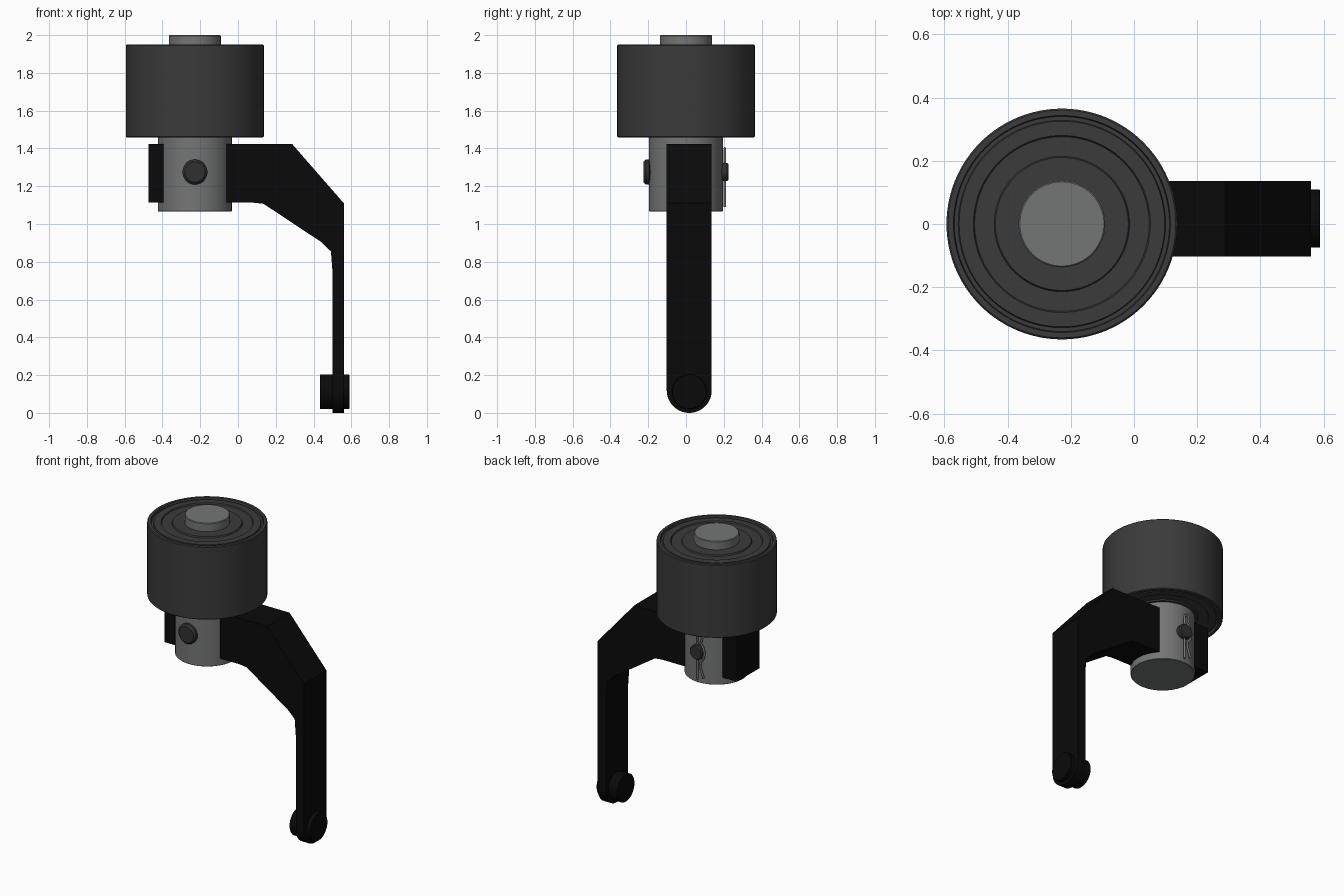
import bpy, bmesh, math
from mathutils import Matrix, Vector

if "Cube" in bpy.data.objects:
    bpy.data.objects.remove(bpy.data.objects["Cube"])


def mat(name, v):
    m = bpy.data.materials.new(name)
    m.diffuse_color = (*v, 1)
    m.use_nodes = True
    m.node_tree.nodes["Principled BSDF"].inputs["Base Color"].default_value = m.diffuse_color
    return m


ROLLER = mat("dark_rubber", (0.043, 0.043, 0.043))
STEEL = mat("grey_steel", (0.175, 0.18, 0.177))
BLACK = mat("black_paint", (0.003, 0.003, 0.003))
PIN = mat("dark_steel", (0.03, 0.03, 0.03))
CX = -0.228   # roller axis x
CY = 0.017    # arm centre y


def finish(bm, name, material, smooth=True):
    bmesh.ops.remove_doubles(bm, verts=bm.verts, dist=1e-5)
    bmesh.ops.recalc_face_normals(bm, faces=bm.faces)
    me = bpy.data.meshes.new(name)
    bm.to_mesh(me)
    bm.free()
    me.materials.append(material)
    ob = bpy.data.objects.new(name, me)
    bpy.context.collection.objects.link(ob)
    if smooth:
        bpy.ops.object.select_all(action='DESELECT')
        ob.select_set(True)
        bpy.context.view_layer.objects.active = ob
        bpy.ops.object.shade_smooth_by_angle(angle=math.radians(25))
    return ob


def lathe(name, profile, origin, axis, material, steps=64):
    """Spin (radius, height) points around an axis through origin."""
    bm = bmesh.new()
    vs = [bm.verts.new((r, 0, h)) for r, h in profile]
    es = [bm.edges.new(p) for p in zip(vs, vs[1:])]
    bmesh.ops.spin(bm, geom=vs + es, cent=(0, 0, 0), axis=(0, 0, 1),
                   angle=2 * math.pi, steps=steps)
    rot = Vector((0, 0, 1)).rotation_difference(Vector(axis)).to_matrix().to_4x4()
    bm.transform(Matrix.Translation(origin) @ rot)
    return finish(bm, name, material)


def rod(name, r, a, b, origin, axis, material, bev=0.004, steps=64):
    return lathe(name, [(0, a), (r - bev, a), (r, a + bev), (r, b - bev), (r - bev, b), (0, b)],
                 origin, axis, material, steps)


# Roller with concentric grooves on both ends
half = [(0.12, 0.240), (0.210, 0.240), (0.214, 0.232), (0.276, 0.232), (0.280, 0.240),
        (0.325, 0.240), (0.328, 0.230), (0.340, 0.230), (0.343, 0.246), (0.360, 0.246),
        (0.365, 0.241)]
roller = half + [(r, -h) for r, h in reversed(half)]
lathe("roller", roller, (CX, 0, 1.704), (0, 0, 1), ROLLER, 96)

# Axle through the roller and thick post below it
rod("axle", 0.137, 1.3, 2.0, (CX, 0, 0), (0, 0, 1), STEEL)
rod("post", 0.195, 1.066, 1.47, (CX, 0, 0), (0, 0, 1), STEEL, 0.002)

# Bent arm: side profile extruded across y
arm = [(-0.473, 1.423), (0.287, 1.423), (0.56, 1.11), (0.56, 0.119), (0.50, 0.119),
       (0.50, 0.75), (0.492, 0.855), (0.44, 0.905), (0.135, 1.107), (0.08, 1.113),
       (-0.473, 1.113)]
bm = bmesh.new()
face = bm.faces.new([bm.verts.new((x, CY - 0.119, z)) for x, z in arm])
ext = bmesh.ops.extrude_face_region(bm, geom=[face])["geom"]
bmesh.ops.translate(bm, vec=(0, 0.238, 0),
                    verts=[v for v in ext if isinstance(v, bmesh.types.BMVert)])
finish(bm, "bent_arm", BLACK, False)

# Rounded foot of the arm and the peg through it
rod("arm_foot", 0.119, 0.50, 0.56, (0, CY, 0.119), (1, 0, 0), BLACK, 0.0005)
rod("foot_peg", 0.092, 0.433, 0.589, (0, CY, 0.112), (1, 0, 0), BLACK, 0.003)

# Cross pin: wide head at the front, narrower tail at the back
lathe("cross_pin", [(0, -0.225), (0.054, -0.225), (0.066, -0.213), (0.066, -0.197),
                    (0.048, -0.19), (0.048, 0.217), (0.042, 0.225), (0, 0.225)],
      (CX, 0, 1.275), (0, 1, 0), PIN, 48)

# Spring clip: straight leg through the pin, wavy leg round its side
clip = [(0, 1.09), (0, 1.375), (-0.005, 1.393), (-0.018, 1.40), (-0.031, 1.393), (-0.036, 1.375),
        (-0.026, 1.34), (-0.043, 1.315), (-0.054, 1.275), (-0.043, 1.235), (-0.022, 1.21),
        (-0.022, 1.185), (-0.045, 1.11)]
cu = bpy.data.curves.new("spring_clip", 'CURVE')
cu.dimensions = '3D'
cu.bevel_depth = 0.007
cu.bevel_resolution = 2
cu.use_fill_caps = True
sp = cu.splines.new('POLY')
sp.points.add(len(clip) - 1)
for p, (x, z) in zip(sp.points, clip):
    p.co = (CX + x, 0.206, z, 1)
cu.materials.append(STEEL)
bpy.context.collection.objects.link(bpy.data.objects.new("spring_clip", cu))
